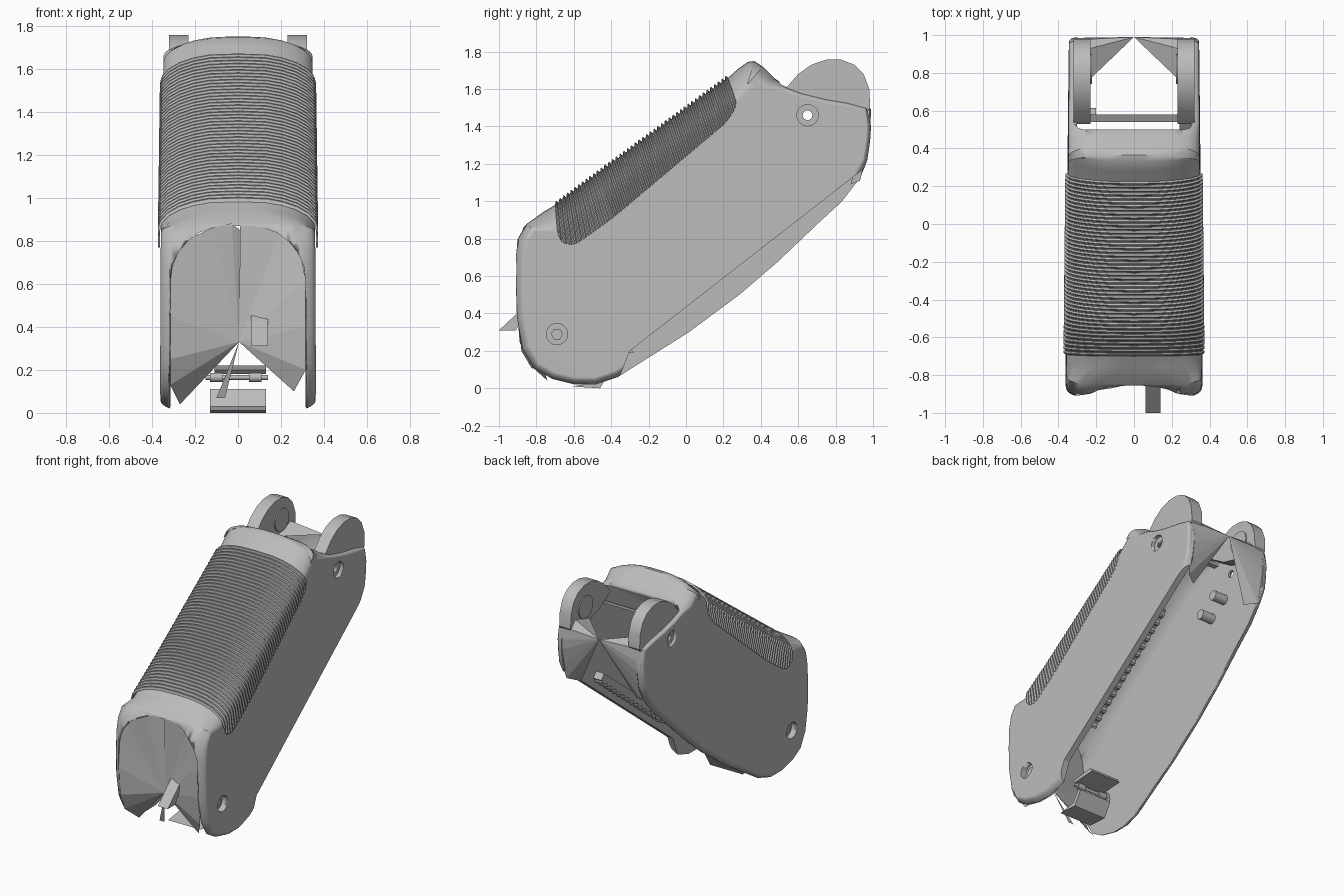
import bpy, bmesh, math
from mathutils import Vector

if "Cube" in bpy.data.objects:
    bpy.data.objects.remove(bpy.data.objects["Cube"])

grey = bpy.data.materials.new("plain grey")
grey.use_nodes = True
grey.diffuse_color = (0.5, 0.5, 0.5, 1)
grey.node_tree.nodes["Principled BSDF"].inputs["Base Color"].default_value = (0.5, 0.5, 0.5, 1)


def finish(name, bm, smooth=35):
    bmesh.ops.recalc_face_normals(bm, faces=bm.faces)
    mesh = bpy.data.meshes.new(name)
    bm.to_mesh(mesh)
    bm.free()
    mesh.materials.append(grey)
    ob = bpy.data.objects.new(name, mesh)
    bpy.context.collection.objects.link(ob)
    if smooth:
        bpy.ops.object.select_all(action='DESELECT')
        ob.select_set(True)
        bpy.context.view_layer.objects.active = ob
        bpy.ops.object.shade_smooth_by_angle(angle=math.radians(smooth))
    return ob


def half_width(y, z):
    """Flat flanks, drawn in slightly towards the tail."""
    return 0.353 - 0.008 * (y * 0.81 + (z - 0.88) * 0.59)


def loft(name, outline, radius, shrink=0.0, steps=7):
    """Side outline spread across x, its rim rounded towards both flanks."""
    bm = bmesh.new()
    rings, n = [], len(outline)
    for side in (-1, 1):
        for k in range(steps)[::side]:
            a = math.radians(90) * k / (steps - 1)
            ring = []
            for i, (y, z) in enumerate(outline):
                p, q = outline[i - 1], outline[(i + 1) % n]
                t = Vector((q[0] - p[0], q[1] - p[1])).normalized()
                r = radius(y, z)
                inset = r * (1 - math.cos(a))
                w = half_width(y, z) - shrink
                x0 = max(0.05, w - 2.3 * r)
                x = side * (x0 + (w - x0) * math.sin(a))
                ring.append(bm.verts.new((x, y + t.y * inset, z - t.x * inset)))
            rings.append(ring)
    for a, b in zip(rings, rings[1:]):
        for i in range(n):
            j = (i + 1) % n
            bm.faces.new((a[i], a[j], b[j], b[i]))
    bm.faces.new(rings[0])
    bm.faces.new(rings[-1])
    return finish(name, bm)


def plate(name, outline, x_in, x_out, smooth=35):
    """Side outline extruded between two x positions."""
    bm = bmesh.new()
    a = [bm.verts.new((x_in, y, z)) for y, z in outline]
    b = [bm.verts.new((x_out, y, z)) for y, z in outline]
    for i in range(len(a)):
        j = (i + 1) % len(a)
        bm.faces.new((a[i], a[j], b[j], b[i]))
    bm.faces.new(a)
    bm.faces.new(b)
    return finish(name, bm, smooth)


def disc(name, y, z, r, xa, xb, sides=20):
    turn = [math.tau * i / sides for i in range(sides)]
    return plate(name, [(y + r * math.cos(t), z + r * math.sin(t)) for t in turn], xa, xb)


def fan(name, apex, rim):
    bm = bmesh.new()
    tip = bm.verts.new(apex)
    edge = [bm.verts.new(p) for p in rim]
    for a, b in zip(edge, edge[1:]):
        bm.faces.new((tip, a, b))
    return finish(name, bm, 0)


def cut(target, cutter):
    mod = target.modifiers.new("cut", 'BOOLEAN')
    mod.operation, mod.solver, mod.object = 'DIFFERENCE', 'EXACT', cutter
    cutter.hide_render = True
    cutter.hide_set(True)


def rim_radius(y, z):
    if y > 0.5:
        return 0.025 if z > 1.2 else 0.05
    if z < 0.8 * y + 0.38 or z < 0.15:
        return 0.05
    if y < -0.8:
        return 0.06
    return 0.08 if y > 0.38 else 0.13


def hollow_radius(y, z):
    if y > 0.4 or z < 0.2:
        return 0.02
    return 0.25 if y < -0.8 else 0.12


# Outer shell, listed clockwise from the nose
shell = [(-0.92, 0.38), (-0.925, 0.55), (-0.92, 0.7), (-0.9, 0.8), (-0.85, 0.88), (-0.76, 0.945),
         (-0.65, 1.01), (-0.43, 1.17), (-0.21, 1.33), (0.0, 1.485), (0.18, 1.62), (0.28, 1.71),
         (0.33, 1.745), (0.365, 1.75), (0.41, 1.72), (0.47, 1.66), (0.54, 1.61), (0.62, 1.58),
         (0.74, 1.55), (0.86, 1.53), (0.97, 1.5), (0.99, 1.4), (0.985, 1.32), (0.97, 1.22),
         (0.94, 1.12), (0.84, 0.99), (0.72, 0.88), (0.5, 0.67), (0.29, 0.49), (0.02, 0.29),
         (-0.25, 0.12), (-0.36, 0.05), (-0.48, 0.01), (-0.6, 0.01), (-0.72, 0.04), (-0.82, 0.1),
         (-0.89, 0.21)]
body = loft("handle_shell", shell, rim_radius)

# Hollow inside, open at nose, underside and tail
hollow = [(-1.3, 0.87), (-1.0, 0.87), (-0.83, 0.87), (-0.62, 0.93), (0.2, 1.54), (0.34, 1.64),
          (0.5, 1.62), (0.51, 2.0), (1.3, 2.0), (1.3, 0.9), (0.3, 0.1), (-0.2, -0.3), (-1.3, -0.3)]
cut(body, loft("hollow_cutter", hollow, hollow_radius, 0.045))

# Left flank stops short along a straight lower edge
cut(body, plate("left_edge_cutter", [(1.1, 1.29), (-0.3, 0.2), (-0.42, -0.1), (1.1, -0.1)], 0.1, 0.5, 0))

# Screw holes on both flanks
for s, tag in ((1, "left"), (-1, "right")):
    for y, z, end in ((0.65, 1.46, "rear"), (-0.69, 0.29, "front")):
        cut(body, disc(f"{tag}_{end}_sink_cutter", y, z, 0.057, s * 0.318, s * 0.5, 24))
        cut(body, disc(f"{tag}_{end}_hole_cutter", y, z, 0.026, s * 0.2, s * 0.5, 16))
    disc(f"{tag}_front_screw", -0.69, 0.29, 0.032, s * 0.25, s * 0.328, 6)
    disc(f"{tag}_front_boss", -0.69, 0.29, 0.07, s * 0.23, s * 0.31)

# Keep the broad flanks flat in shading
body.modifiers.new("flat_flanks", 'WEIGHTED_NORMAL').keep_sharp = True

# Ribbed grip wrapped over the spine
start, end_point = Vector((-0.7, 0.98)), Vector((0.225, 1.66))
ribs = 46
bm = bmesh.new()
rows = []
for i in range(ribs * 4):
    u = i / (ribs * 4 - 1)
    e = 0.016 if i % 4 in (1, 2) else 0.002
    top = start.lerp(end_point, u)
    down = Vector((0.08 + 0.24 * min(1, u * 4), -0.95)).normalized()
    end_round = math.sqrt(max(0, 1 - max(0, (0.1 - u) / 0.1, (u - 0.88) / 0.12) ** 2))
    depth = 0.13 + (0.14 - 0.08 * u) * end_round
    row = []
    for k in range(-9, 10):
        side, f = (1 if k > 0 else -1), abs(k) / 9
        a = math.radians(90) * min(1, f / 0.67)
        d = 0.13 * (1 - math.cos(a)) - e * math.cos(a)
        if f > 0.67:
            d = 0.13 + (depth - 0.13) * (f - 0.67) / 0.33
        p = top + down * d
        w = half_width(*p) + 0.004 + e * 0.7
        x = 0 if k == 0 else side * (0.05 + (w - 0.05) * math.sin(a))
        row.append(bm.verts.new((x, p.x, p.y)))
    rows.append(row)
for a, b in zip(rows, rows[1:]):
    for j in range(len(a) - 1):
        bm.faces.new((a[j], a[j + 1], b[j + 1], b[j]))
finish("ribbed_grip", bm, 30)

# Rounded tail ears with inner posts
ear = [(0.53, 1.6), (0.6, 1.68), (0.67, 1.73), (0.75, 1.757), (0.83, 1.757), (0.9, 1.73),
       (0.95, 1.68), (0.98, 1.6), (0.985, 1.5), (0.94, 1.44), (0.78, 1.49), (0.66, 1.52)]
for s, tag in ((1, "left"), (-1, "right")):
    plate(f"{tag}_ear", ear, s * 0.23, s * 0.32)
    disc(f"{tag}_ear_disc", 0.82, 1.6, 0.08, s * 0.222, s * 0.25)
    # Faceted tail web
    fan(f"{tag}_tail_web", (0, 0.99, 1.49),
        [(s * 0.23, 0.77, 1.5), (s * 0.23, 0.93, 1.55), (s * 0.31, 0.975, 1.5),
         (s * 0.33, 0.985, 1.4), (s * 0.33, 0.98, 1.32), (s * 0.32, 0.96, 1.22),
         (s * 0.3, 0.93, 1.11), (s * 0.22, 0.88, 1.09)])
plate("tail_crossbar", [(0.54, 1.53), (0.58, 1.55), (0.58, 1.53)], -0.25, 0.25, 0)

# Creased nose web
fan("nose_web", (0.005, -0.84, 0.33),
    [(-0.27, -0.74, 0.04), (-0.315, -0.84, 0.13), (-0.315, -0.89, 0.25), (-0.315, -0.905, 0.45),
     (-0.315, -0.9, 0.65), (-0.27, -0.89, 0.79), (-0.12, -0.87, 0.86), (-0.03, -0.85, 0.88),
     (0.01, -0.83, 0.85), (0.01, -0.85, 0.88), (0.2, -0.86, 0.85), (0.28, -0.88, 0.78),
     (0.315, -0.9, 0.62), (0.315, -0.9, 0.4), (0.315, -0.88, 0.2), (0.26, -0.82, 0.1)])
plate("nose_tab", [(-1.0, 0.31), (-0.84, 0.46), (-0.83, 0.45), (-0.91, 0.31)], 0.06, 0.14, 0)
fan("nose_splinter", (0.005, -0.84, 0.33), [(-0.1, -0.75, 0.07), (-0.06, -0.75, 0.07)])

# Latch at the lower front
plate("latch_plate", [(-0.61, 0.01), (-0.46, 0.0), (-0.4, 0.1), (-0.43, 0.11), (-0.48, 0.03)], -0.13, 0.13)
plate("latch_link", [(-0.48, 0.2), (-0.3, 0.22), (-0.28, 0.19), (-0.46, 0.18)], -0.11, 0.13, 0)
disc("latch_pin", -0.46, 0.165, 0.012, -0.15, 0.14, 12)
for x, tag in ((-0.1, "right"), (0.08, "left")):
    disc(f"{tag}_latch_knuckle", -0.46, 0.165, 0.022, x - 0.03, x + 0.03, 14)

# Toothed rack inside the slot
teeth = []
for i in range(60):
    p = Vector((-0.12, 0.41)).lerp(Vector((0.62, 0.99)), i / 59)
    lift = 0.015 if i % 4 < 2 else 0
    teeth.append((p.x + 0.6 * lift, p.y - 0.8 * lift))
plate("toothed_rack", teeth + [(0.59, 1.03), (-0.15, 0.45)], 0.24, 0.31, 0)

# Round posts on the inner wall
for i, (y, z) in enumerate(((0.45, 1.2), (0.58, 1.29))):
    disc(f"inner_post_{i + 1}", y, z, 0.035, -0.31, -0.2)
